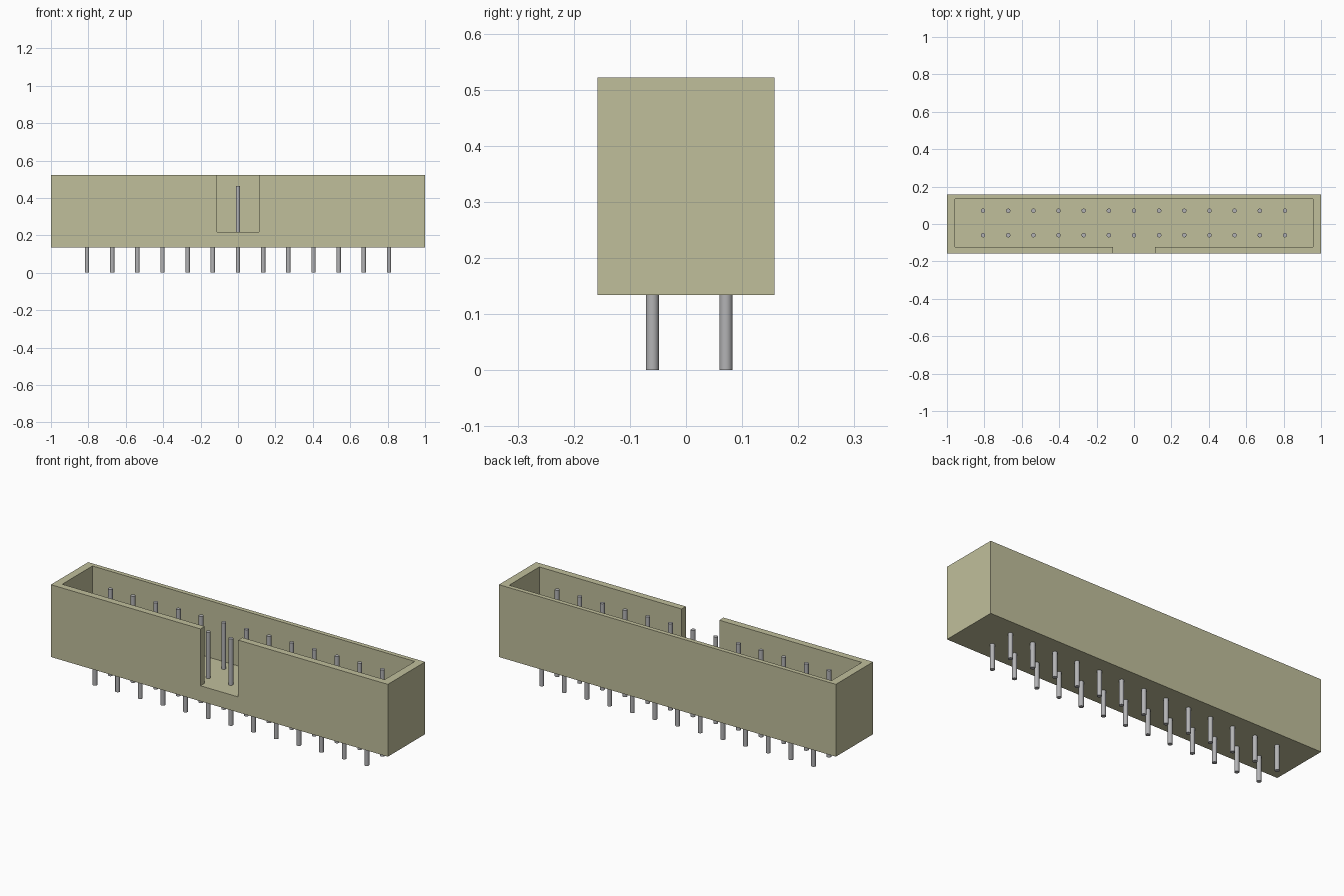
import bpy, bmesh, math

cube = bpy.data.objects.get("Cube")
if cube:
    bpy.data.objects.remove(cube, do_unlink=True)


def make_material(name, rgb, metallic=0.0):
    mat = bpy.data.materials.new(name)
    mat.use_nodes = True
    mat.diffuse_color = (*rgb, 1)
    bsdf = mat.node_tree.nodes["Principled BSDF"]
    bsdf.inputs["Base Color"].default_value = (*rgb, 1)
    bsdf.inputs["Metallic"].default_value = metallic
    return mat


def link_mesh(name, bm, mat):
    bmesh.ops.recalc_face_normals(bm, faces=bm.faces)
    mesh = bpy.data.meshes.new(name)
    bm.to_mesh(mesh)
    bm.free()
    mesh.materials.append(mat)
    obj = bpy.data.objects.new(name, mesh)
    bpy.context.collection.objects.link(obj)
    return obj


beige = make_material("beige plastic", (0.53, 0.52, 0.33))
grey = make_material("grey metal", (0.45, 0.45, 0.46))

# Shell dimensions
BOTTOM, FLOOR, TOP = 0.134, 0.217, 0.522
HALF_X, HALF_Y, NOTCH = 1.0, 0.158, 0.112
IN_LEFT, IN_RIGHT, IN_FRONT, IN_BACK = -0.958, 0.956, -0.122, 0.134

# Wall plan: outer corners (0-5), then notch and pocket corners (6-11)
plan = [(NOTCH, -HALF_Y), (HALF_X, -HALF_Y), (HALF_X, HALF_Y),
        (-HALF_X, HALF_Y), (-HALF_X, -HALF_Y), (-NOTCH, -HALF_Y),
        (-NOTCH, IN_FRONT), (IN_LEFT, IN_FRONT), (IN_LEFT, IN_BACK),
        (IN_RIGHT, IN_BACK), (IN_RIGHT, IN_FRONT), (NOTCH, IN_FRONT)]

# Shroud: hollow box with an open notch in the front wall
bm = bmesh.new()
lo = [bm.verts.new((x, y, BOTTOM)) for x, y in plan[:6]]
mid = [bm.verts.new((x, y, FLOOR)) if i in (0, *range(5, 12)) else None
       for i, (x, y) in enumerate(plan)]
hi = [bm.verts.new((x, y, TOP)) for x, y in plan]
bm.faces.new(lo)
bm.faces.new(hi)
bm.faces.new([mid[i] for i in (0, *range(11, 4, -1))])
for i in range(5):  # outer walls
    loop = [lo[i], lo[i + 1], mid[i + 1], hi[i + 1], hi[i], mid[i]]
    bm.faces.new([v for v in loop if v])
bm.faces.new([lo[5], lo[0], mid[0], mid[5]])  # sill under the notch
for i in range(5, 12):  # notch sides and pocket walls
    j = (i + 1) % 12
    bm.faces.new([mid[i], mid[j], hi[j], hi[i]])
link_mesh("shroud", bm, beige)

# Pins: two rows of thirteen sharing one mesh
PIN_TOP, PIN_RADIUS, PITCH, COLUMNS = 0.465, 0.0117, 0.1345, 13
bm = bmesh.new()
bmesh.ops.create_cone(bm, cap_ends=True, segments=24, radius1=PIN_RADIUS,
                      radius2=PIN_RADIUS, depth=PIN_TOP)
bmesh.ops.translate(bm, verts=bm.verts, vec=(0, 0, PIN_TOP / 2))
first = link_mesh("pin", bm, grey)
bpy.ops.object.select_all(action='DESELECT')
first.select_set(True)
bpy.context.view_layer.objects.active = first
bpy.ops.object.shade_smooth_by_angle(angle=math.radians(30))

for row, y in (("front", -0.06), ("back", 0.071)):
    for c in range(COLUMNS):
        pin = first.copy()
        pin.name = f"{row}_pin_{c + 1}"
        pin.location = ((c - (COLUMNS - 1) / 2) * PITCH, y, 0)
        bpy.context.collection.objects.link(pin)
bpy.data.objects.remove(first, do_unlink=True)
